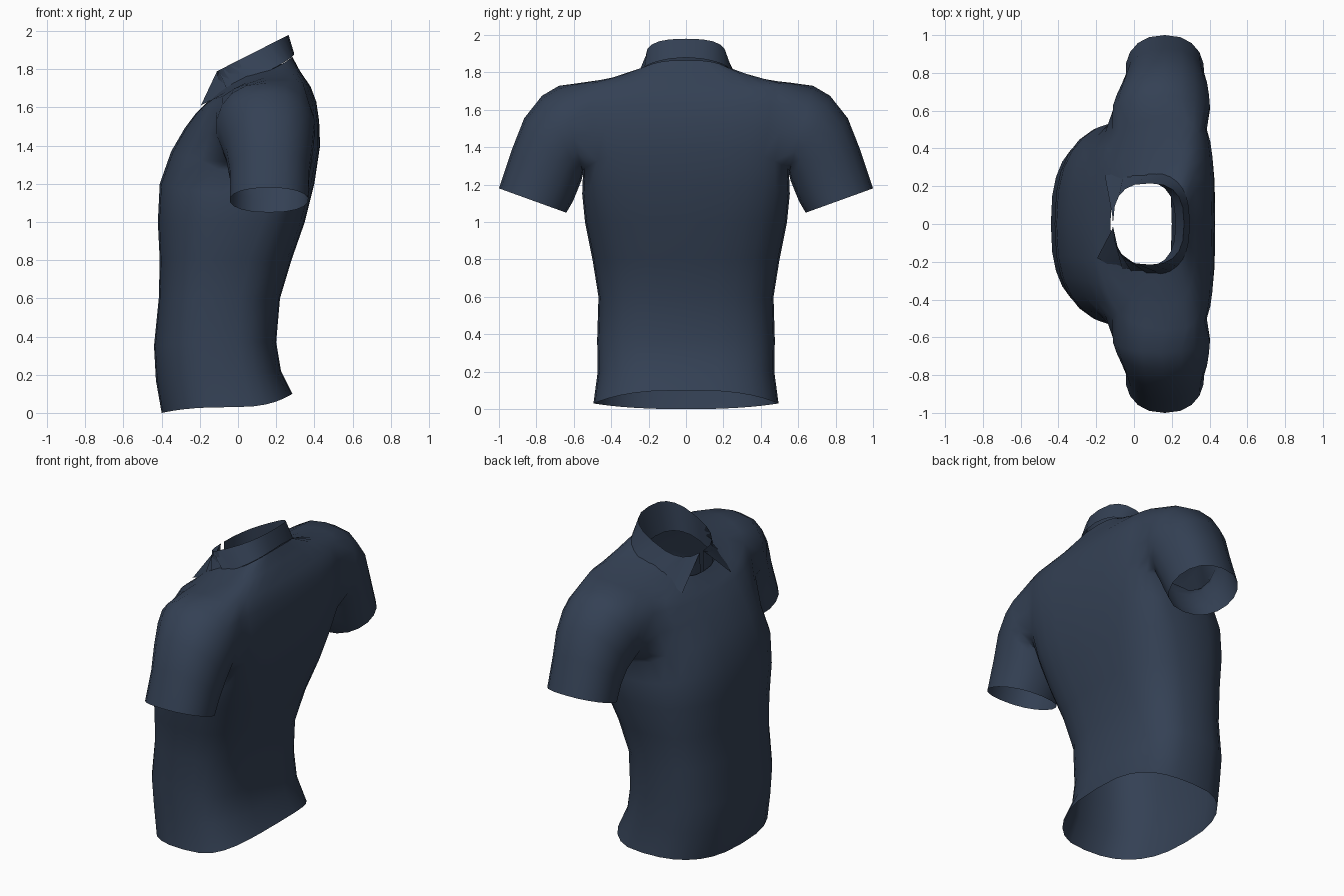
import bpy, bmesh, math

if "Cube" in bpy.data.objects:
    bpy.data.objects.remove(bpy.data.objects["Cube"])

navy = bpy.data.materials.new("navy cloth")
navy.diffuse_color = (0.034, 0.052, 0.089, 1)
navy.use_nodes = True
navy.node_tree.nodes["Principled BSDF"].inputs["Base Color"].default_value = navy.diffuse_color


def spow(v, p):
    return math.copysign(abs(v) ** p, v)


def finish(bm, name, angle):
    bmesh.ops.recalc_face_normals(bm, faces=bm.faces)
    me = bpy.data.meshes.new(name)
    bm.to_mesh(me)
    bm.free()
    ob = bpy.data.objects.new(name, me)
    bpy.context.collection.objects.link(ob)
    me.materials.append(navy)
    bpy.ops.object.select_all(action='DESELECT')
    ob.select_set(True)
    bpy.context.view_layer.objects.active = ob
    bpy.ops.object.shade_smooth_by_angle(angle=math.radians(angle))
    return ob


# Torso rings: chest x, z | side x, half width, z | back x, z | back roundness, tilt power
RINGS = [
    (-.40, .00, -.04, .495, .03, .285, .10, .7, 2),
    (-.43, .17, -.08, .472, .20, .225, .22, .7, 2),
    (-.44, .35, -.10, .475, .37, .20, .37, .7, 2),
    (-.415, .6, -.10, .468, .60, .22, .60, .7, 2),
    (-.41, .80, -.06, .50, .80, .28, .80, .7, 2),
    (-.42, 1.0, .00, .54, 1.0, .35, 1.0, .65, 2),
    (-.41, 1.2, .05, .555, 1.15, .40, 1.2, .55, 2),
    (-.35, 1.37, .12, .55, 1.28, .43, 1.40, .42, 2),
    (-.28, 1.49, .15, .58, 1.45, .425, 1.53, .33, 2),
    (-.22, 1.57, .16, .60, 1.62, .41, 1.63, .33, 2),
    (-.19, 1.60, .16, .56, 1.745, .38, 1.71, .42, 1.5),
    (-.165, 1.625, .15, .42, 1.76, .325, 1.79, .55, 1.1),
    (-.125, 1.67, .12, .25, 1.785, .285, 1.865, .7, 1.1),
]
N = 28
bm = bmesh.new()
grid = []
for xf, zf, xs, ys, zs, xb, zb, pb, q in RINGS:
    row = []
    for i in range(N):
        t = 2 * math.pi * i / N
        c, s = math.cos(t), math.sin(t)
        p = pb if c > 0 else .78
        ex, ez = (xb, zb) if c > 0 else (xf, zf)
        row.append(bm.verts.new((xs + abs(ex - xs) * spow(c, p),
                                 ys * spow(s, max(p, .6)),
                                 zs + (ez - zs) * abs(c) ** q)))
    grid.append(row)


def in_armhole(r, i):
    return 7 <= r < 10 and (4 <= i < 10 or 18 <= i < 24)


for r in range(len(grid) - 1):
    for i in range(N):
        if not in_armhole(r, i):
            j = (i + 1) % N
            bm.faces.new((grid[r][i], grid[r][j], grid[r + 1][j], grid[r + 1][i]))

# Sleeve rings grown from the armholes: outer y, z | inner y, z | front x, back x
SLEEVE = [
    (.68, 1.728, .55, 1.26, -.115, .405),
    (.77, 1.675, .56, 1.22, -.095, .40),
    (.865, 1.555, .58, 1.17, -.065, .39),
    (.93, 1.39, .605, 1.11, -.045, .375),
    (1.0, 1.18, .64, 1.05, -.045, .37),
]
LOOP = ([(10, i) for i in (7, 8, 9, 10)] + [(9, 10), (8, 10)]
        + [(7, i) for i in range(10, 3, -1)] + [(8, 4), (9, 4)]
        + [(10, i) for i in (4, 5, 6)])
soft = []
for side in (1, -1):
    prev = [grid[r][i if side > 0 else N - i] for r, i in LOOP]
    soft += [v for v in prev if v.co.x < .1]
    n = len(prev)
    for yo, zo, yi, zi, xf, xb in SLEEVE:
        ring = []
        for k in range(n):
            a = 2 * math.pi * k / n
            c, s = math.cos(a), spow(math.sin(a), .85)
            ring.append(bm.verts.new(((xf + xb) / 2 - (xb - xf) / 2 * s,
                                      side * ((yo + yi) / 2 + (yo - yi) / 2 * c),
                                      (zo + zi) / 2 + (zo - zi) / 2 * c)))
        for k in range(n):
            j = (k + 1) % n
            bm.faces.new((prev[k], prev[j], ring[j], ring[k]))
        prev = ring
# Relax the armhole seams at the chest
for _ in range(2):
    bmesh.ops.smooth_vert(bm, verts=soft, factor=.35,
                          use_axis_x=True, use_axis_y=True, use_axis_z=True)
finish(bm, "shirt_body", 80)


# Collar: inner stand, fold line and outer fall, sagging at the sides
def collar_row(bm, start, xf, xb, hy, zf, zb, p, sag):
    M, row = 20, []
    for k in range(M + 1):
        a = math.radians(start + (360 - 2 * start) * k / M)
        x = (xf + xb) / 2 - (xb - xf) / 2 * spow(math.cos(a), p)
        z = zf + (zb - zf) * (x - xf) / (xb - xf) - sag * abs(math.sin(a))
        row.append(bm.verts.new((x, -hy * spow(math.sin(a), p), z)))
    return row


bm = bmesh.new()
rows = [collar_row(bm, 2, -.115, .22, .225, 1.65, 1.80, .8, 0),
        collar_row(bm, 2, -.11, .265, .215, 1.79, 1.98, .75, 0),
        collar_row(bm, 58, -.19, .295, .275, 1.645, 1.88, .75, .025)]
# Pointed collar tips, as the two ends of the fall
rows[2][0].co = (-.195, -.18, 1.61)
rows[2][-1].co = (-.155, .26, 1.635)
for a, b in zip(rows, rows[1:]):
    for k in range(len(a) - 1):
        bm.faces.new((a[k], a[k + 1], b[k + 1], b[k]))
finish(bm, "collar", 50)
